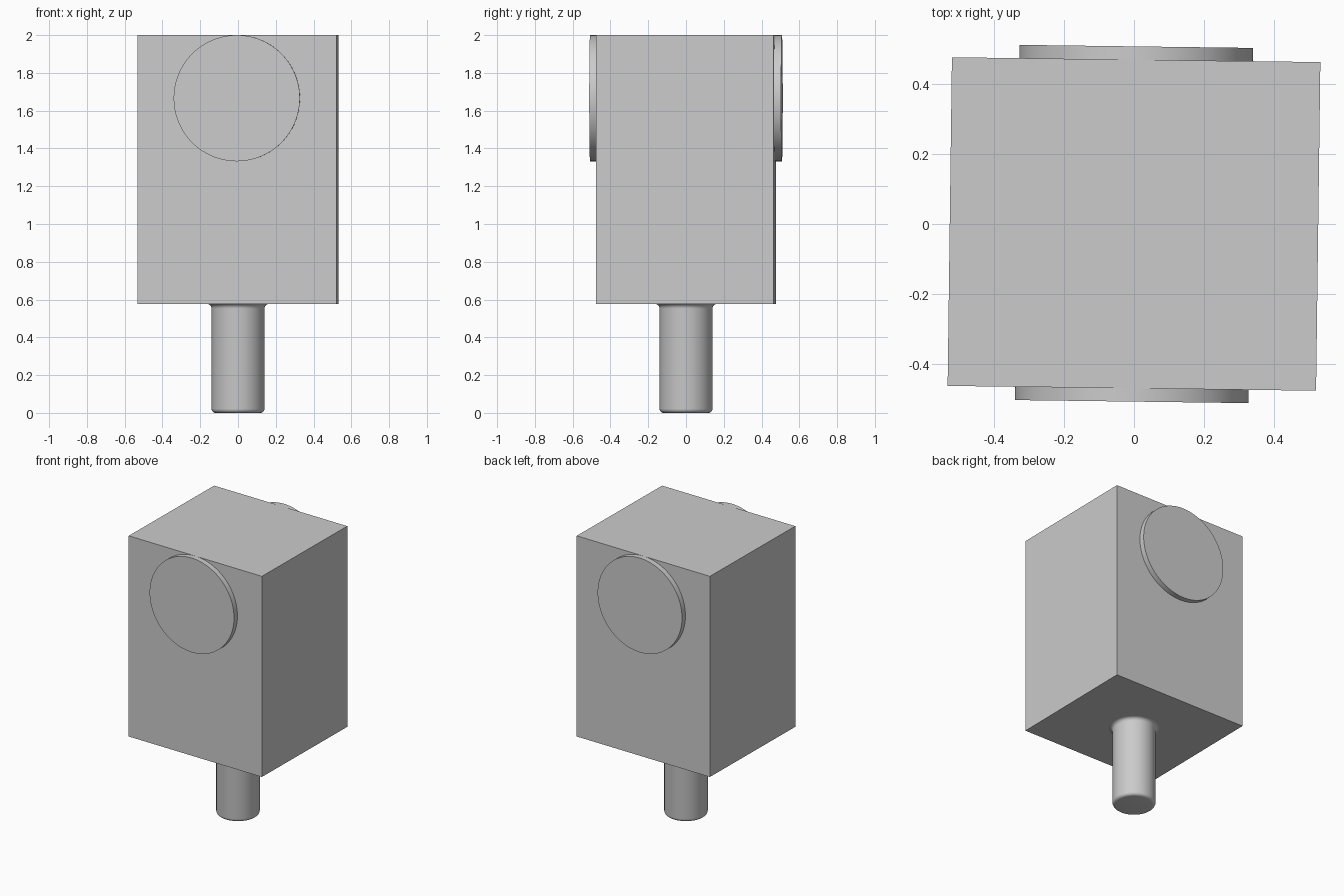
import bpy
import math
from mathutils import Matrix

cube = bpy.data.objects.get("Cube")
if cube:
    bpy.data.objects.remove(cube, do_unlink=True)

grey = bpy.data.materials.new("light grey")
grey.use_nodes = True
colour = (0.6, 0.6, 0.6, 1)
grey.diffuse_color = colour
grey.node_tree.nodes["Principled BSDF"].inputs["Base Color"].default_value = colour

TURN = Matrix.Rotation(math.radians(-0.75), 4, "Z")
WIDTH, DEPTH, BASE, TOP = 1.054, 0.94, 0.577, 2.0
DISC_R, DISC_OUT = 0.334, 0.038


def finish(obj, name, smooth=True):
    obj.name = name
    obj.data.materials.append(grey)
    if smooth:
        bpy.ops.object.shade_smooth_by_angle(angle=math.radians(30))
    obj.matrix_world = TURN @ obj.matrix_basis


def arc(cx, cz, r, start, end, steps=6):
    angles = [math.radians(start + (end - start) * i / steps) for i in range(steps + 1)]
    return [(cx + r * math.cos(a), cz + r * math.sin(a)) for a in angles]


def lathe(name, profile, segments=64):
    verts, faces = [], []
    for r, z in profile:
        for i in range(segments):
            a = math.tau * i / segments
            verts.append((r * math.cos(a), r * math.sin(a), z))
    for k in range(len(profile) - 1):
        for i in range(segments):
            j = (i + 1) % segments
            low, high = k * segments, (k + 1) * segments
            faces.append((low + i, low + j, high + j, high + i))
    faces.append(tuple(reversed(range(segments))))
    mesh = bpy.data.meshes.new(name)
    mesh.from_pydata(verts, [], faces)
    obj = bpy.data.objects.new(name, mesh)
    bpy.context.collection.objects.link(obj)
    bpy.ops.object.select_all(action="DESELECT")
    obj.select_set(True)
    bpy.context.view_layer.objects.active = obj
    finish(obj, name)


# Block body
bpy.ops.mesh.primitive_cube_add(size=1, location=(0, 0, (BASE + TOP) / 2))
body = bpy.context.object
for v in body.data.vertices:
    v.co.x *= WIDTH
    v.co.y *= DEPTH
    v.co.z *= TOP - BASE
finish(body, "body_block", smooth=False)

# Raised round bosses on the front and back
for name, side in (("front_disc", -1), ("back_disc", 1)):
    bpy.ops.mesh.primitive_cylinder_add(
        vertices=96, radius=DISC_R, depth=DISC_OUT,
        location=(0, side * (DEPTH + DISC_OUT) / 2, TOP - DISC_R),
        rotation=(math.pi / 2, 0, 0))
    finish(bpy.context.object, name)

# Round peg with a rounded foot and a fillet under the body
R, FOOT, FILLET = 0.14, 0.022, 0.025
lathe("peg", arc(R - FOOT, FOOT, FOOT, -90, 0)
      + arc(R + FILLET, BASE - FILLET, FILLET, 180, 90))
